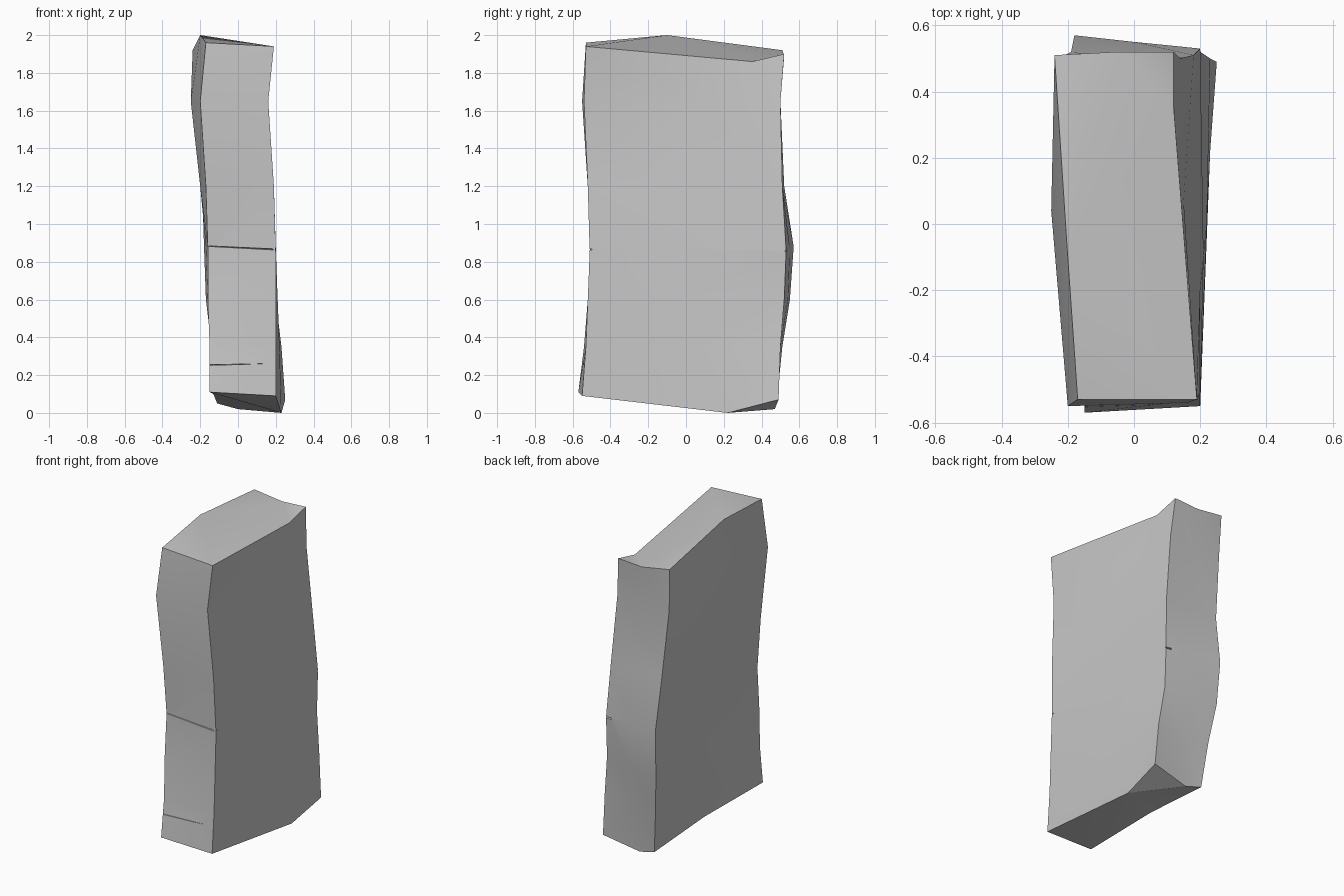
import bpy
import bmesh
from mathutils import Vector

default_cube = bpy.data.objects.get("Cube")
if default_cube:
    bpy.data.objects.remove(default_cube, do_unlink=True)


def make_material(name, color):
    material = bpy.data.materials.new(name)
    material.use_nodes = True
    material.diffuse_color = color
    shader = material.node_tree.nodes["Principled BSDF"]
    shader.inputs["Base Color"].default_value = color
    shader.inputs["Roughness"].default_value = 0.9
    return material


def make_object(name, mesh_builder, material):
    mesh = bpy.data.meshes.new(name)
    mesh_builder.normal_update()
    mesh_builder.to_mesh(mesh)
    mesh_builder.free()
    mesh.materials.append(material)
    new_object = bpy.data.objects.new(name, mesh)
    bpy.context.scene.collection.objects.link(new_object)
    return new_object


def fan_cap(mesh_builder, pivot, others):
    """Close an outline with triangles that all meet at one pivot corner."""
    for second, third in zip(others, others[1:]):
        mesh_builder.faces.new((pivot, second, third))


def make_crack(name, start, end, inward, half_height, material):
    """Thin wedge: open at the surface, closing to a line inside the stone."""
    start, end, inward = Vector(start), Vector(end), Vector(inward)
    rise = Vector((0, 0, half_height))
    mesh_builder = bmesh.new()
    for point in (start, end):
        for corner in (point - inward + rise, point - inward - rise, point + inward):
            mesh_builder.verts.new(corner)
    bmesh.ops.convex_hull(mesh_builder, input=mesh_builder.verts[:])
    bmesh.ops.recalc_face_normals(mesh_builder, faces=mesh_builder.faces[:])
    cutter = make_object(name, mesh_builder, material)
    cutter.hide_render = True
    return cutter


stone_grey = make_material("stone grey", (0.57, 0.57, 0.57, 1))

# Cross-sections in hundredths, from the base up. Corner order in each:
# front left, front right, side ridge, back right, back middle, back left, far side
sections = (
    ((-15, -57, 11), (20, -55, 9), (23, 22, 0), (25, 49, 7), (0, 47, 2), (-11, 48, 5), (-13, 0, 10)),
    ((-15, -54, 35), (20, -53, 35), (22, 0, 35), (23, 50, 35), (3, 50, 35), (-14, 51, 35), (-15, 0, 35)),
    ((-16, -52, 60), (20, -52, 60), (21, -10, 60), (20, 52, 60), (1, 54, 60), (-17, 55, 60), (-16, 0, 60)),
    ((-16, -50, 88), (20, -51, 85), (20, -20, 87), (20, 53, 86), (0, 55, 87), (-18, 57, 88), (-17, 0, 88)),
    ((-17, -52, 120), (19, -52, 120), (18, -20, 120), (18, 51, 120), (-2, 51, 120), (-19, 52, 120), (-20, 0, 120)),
    ((-20, -55, 165), (16, -54, 165), (15, 7, 165), (14, 50, 165), (-5, 50, 165), (-23, 50, 165), (-25, 4, 165)),
    ((-17, -53, 196), (19, -53, 194), (12, 35, 186), (12, 52, 190), (-5, 52, 189), (-24, 51, 192), (-20, -10, 200)),
)

# Weathered slab: skin the cross-sections
builder = bmesh.new()
rings = [[builder.verts.new(Vector(point) / 100) for point in section] for section in sections]
for lower, upper in zip(rings, rings[1:]):
    for index in range(len(lower)):
        following = (index + 1) % len(lower)
        builder.faces.new((lower[index], lower[following], upper[following], upper[index]))

# Underside folds at the side ridge, with a chipped back corner
front_left, front_right, ridge, back_right, back_middle, back_left, far_side = rings[0]
fan_cap(builder, ridge, (back_right, back_middle, back_left, far_side, front_left, front_right))

# Top slopes down from its far-side peak, with a small upturned back corner
front_left, front_right, ridge, back_right, back_middle, back_left, far_side = rings[-1]
fan_cap(builder, far_side, (front_left, front_right, ridge, back_middle, back_left))
builder.faces.new((ridge, back_right, back_middle))

bmesh.ops.triangulate(builder, faces=builder.faces[:])
bmesh.ops.recalc_face_normals(builder, faces=builder.faces[:])
slab = make_object("stone_slab", builder, stone_grey)

# Fine cracks across the front and a small nick on the back edge
cracks = [
    make_crack("front_middle_crack", (-0.3, -0.5, 0.89), (0.3, -0.5, 0.86), (0, 0.01, 0), 0.003, stone_grey),
    make_crack("front_lower_crack", (-0.3, -0.55, 0.25), (0.13, -0.55, 0.26), (0, 0.015, 0), 0.003, stone_grey),
    make_crack("back_nick", (0.16, 0.54, 0.86), (0.3, 0.54, 0.85), (0, -0.02, 0), 0.015, stone_grey),
]
bpy.context.view_layer.objects.active = slab
slab.select_set(True)
for crack in cracks:
    cut = slab.modifiers.new(crack.name, "BOOLEAN")
    cut.operation = "DIFFERENCE"
    cut.solver = "EXACT"
    cut.object = crack
    bpy.ops.object.modifier_apply(modifier=cut.name)
    bpy.data.objects.remove(crack, do_unlink=True)

# Soft gradients on the broad sides, crisp broken edges
bpy.ops.object.shade_smooth_by_angle(angle=0.6)
